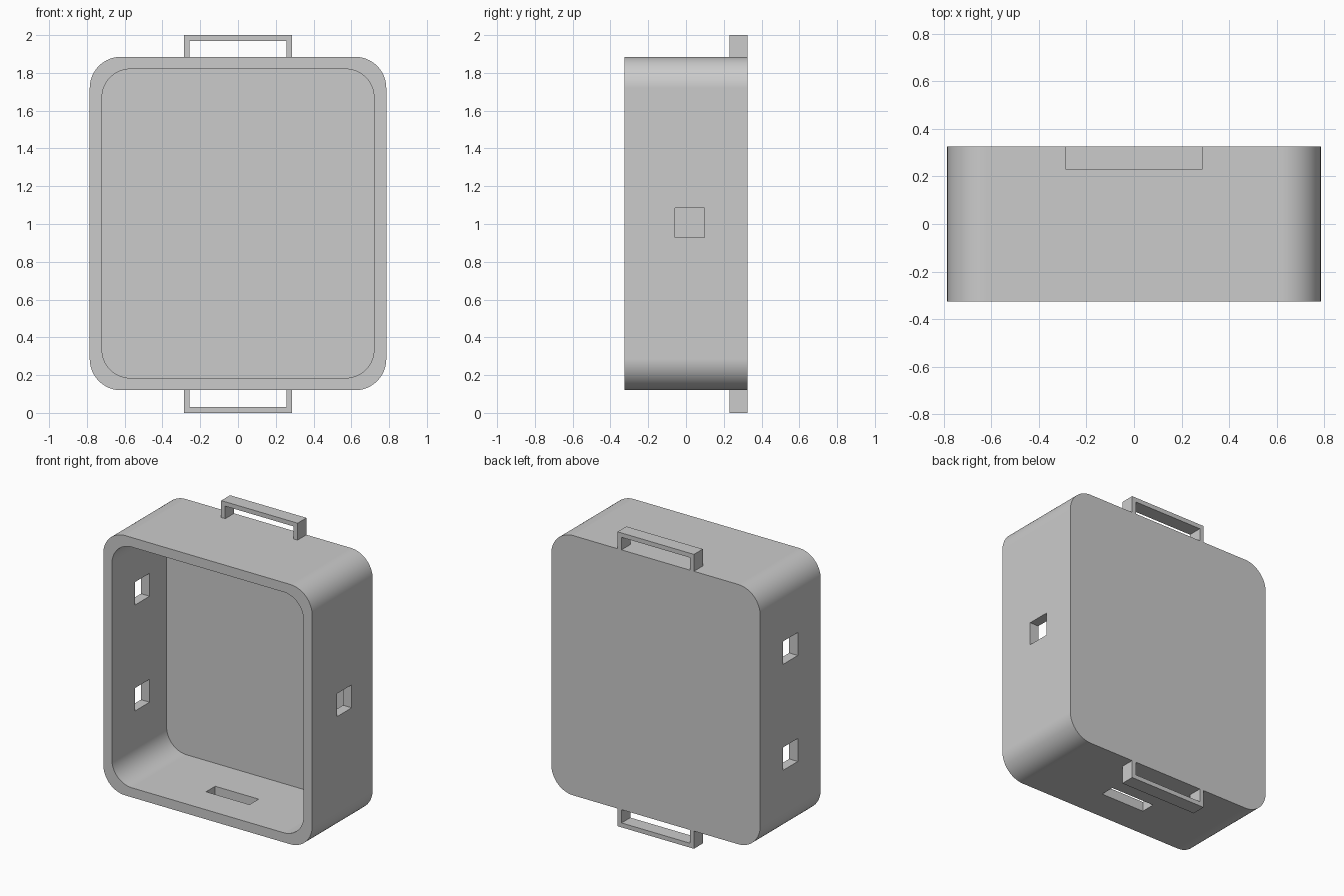
import bpy, bmesh, math

if "Cube" in bpy.data.objects:
    bpy.data.objects.remove(bpy.data.objects["Cube"])

HALF_DEPTH = 0.325
MID_Z = 1.0025


def prism(name, profile, y0, y1):
    """Extrude an (x, z) outline from y0 to y1."""
    bm = bmesh.new()
    face = bm.faces.new([bm.verts.new((x, y0, z)) for x, z in profile])
    res = bmesh.ops.extrude_face_region(bm, geom=[face])
    verts = [v for v in res["geom"] if isinstance(v, bmesh.types.BMVert)]
    bmesh.ops.translate(bm, verts=verts, vec=(0, y1 - y0, 0))
    bmesh.ops.recalc_face_normals(bm, faces=bm.faces)
    mesh = bpy.data.meshes.new(name)
    bm.to_mesh(mesh)
    bm.free()
    obj = bpy.data.objects.new(name, mesh)
    bpy.context.collection.objects.link(obj)
    return obj


def rounded_rect(hx, hz, r, segs=20):
    pts = []
    for i, (sx, sz) in enumerate([(1, 1), (-1, 1), (-1, -1), (1, -1)]):
        for k in range(segs + 1):
            a = math.pi / 2 * (i + k / segs)
            pts.append((sx * (hx - r) + r * math.cos(a),
                        MID_Z + sz * (hz - r) + r * math.sin(a)))
    return pts


def block(name, x0, x1, y0, y1, z0, z1):
    return prism(name, [(x0, z0), (x1, z0), (x1, z1), (x0, z1)], y0, y1)


def cut(target, cutter):
    mod = target.modifiers.new("cut", 'BOOLEAN')
    mod.operation = 'DIFFERENCE'
    mod.solver = 'EXACT'
    mod.object = cutter
    bpy.context.view_layer.objects.active = target
    bpy.ops.object.modifier_apply(modifier=mod.name)
    bpy.data.objects.remove(cutter)


# Open-fronted case with rounded corners
case = prism("case", rounded_rect(0.785, 0.8825, 0.165), -HALF_DEPTH, HALF_DEPTH)
cut(case, prism("cavity", rounded_rect(0.72, 0.8175, 0.15), -0.5, 0.262))

# Square holes: one in the right wall, two in the left wall
for x0, x1, y, z in [(0.65, 0.9, 0.02, 1.007),
                     (-0.9, -0.65, 0.0, 1.37),
                     (-0.9, -0.65, 0.0, 0.65)]:
    cut(case, block("hole", x0, x1, y - 0.079, y + 0.079, z - 0.078, z + 0.078))

# Slot in the floor
cut(case, block("slot", -0.163, 0.163, -0.11, -0.012, 0.05, 0.25))

# Smooth corners, flat walls
bpy.ops.object.select_all(action='DESELECT')
case.select_set(True)
bpy.context.view_layer.objects.active = case
bpy.ops.object.shade_smooth_by_angle(angle=math.radians(30))
weighted = case.modifiers.new("weighted_normals", 'WEIGHTED_NORMAL')
weighted.keep_sharp = True

# U-shaped strap loops, top and mirrored to the bottom
loop = [(-0.287, 1.885), (-0.287, 2.0), (0.287, 2.0), (0.287, 1.885),
        (0.257, 1.885), (0.257, 1.97), (-0.257, 1.97), (-0.257, 1.885)]
prism("top_strap_loop", loop, 0.23, HALF_DEPTH)
prism("bottom_strap_loop", [(x, 2.0 - z if z > 1.9 else 0.12) for x, z in loop],
      0.23, HALF_DEPTH)
